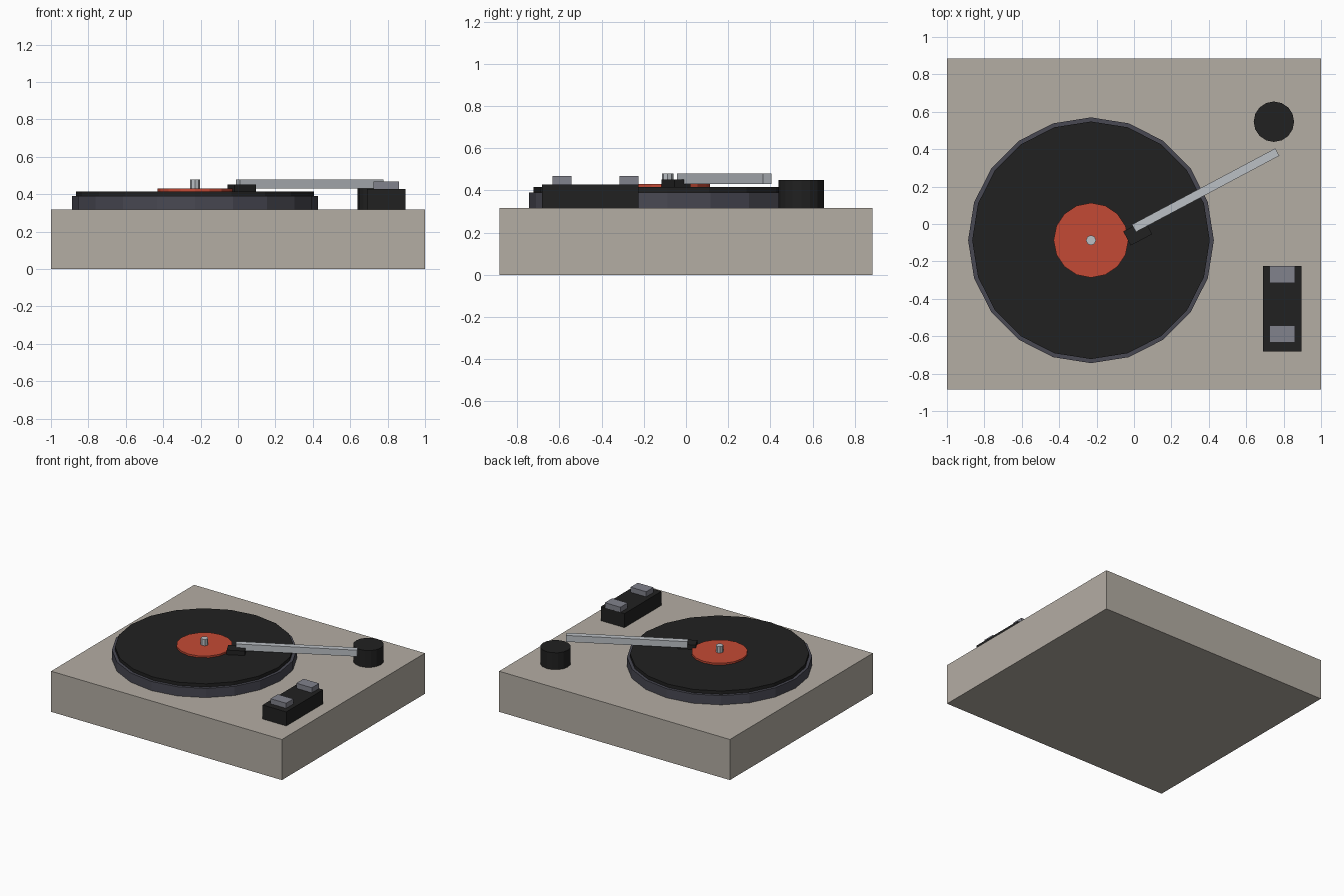
import bpy
import math

cube = bpy.data.objects.get("Cube")
if cube:
    bpy.data.objects.remove(cube, do_unlink=True)


def material(name, r, g, b):
    mat = bpy.data.materials.new(name)
    mat.use_nodes = True
    mat.diffuse_color = (r, g, b, 1)
    mat.node_tree.nodes["Principled BSDF"].inputs["Base Color"].default_value = (r, g, b, 1)
    return mat


stone = material("warm grey", 0.456, 0.418, 0.37)
black = material("soft black", 0.015, 0.015, 0.015)
slate = material("dark slate", 0.065, 0.065, 0.085)
red = material("label red", 0.55, 0.068, 0.035)
silver = material("silver", 0.5, 0.53, 0.56)
grey = material("button grey", 0.22, 0.223, 0.265)


def finish(name, mat):
    obj = bpy.context.object
    obj.name = name
    obj.data.name = name
    obj.data.materials.append(mat)
    return obj


def box(name, mat, center, size, bottom, top, angle=0):
    """Upright box given by its plan centre, plan size and height range."""
    bpy.ops.mesh.primitive_cube_add(size=1, location=(*center, (bottom + top) / 2),
                                    rotation=(0, 0, angle))
    obj = finish(name, mat)
    obj.scale = (*size, top - bottom)
    bpy.ops.object.transform_apply(location=False, rotation=False, scale=True)
    return obj


def disc(name, mat, center, radius, bottom, top, sides):
    """Upright prism given by its plan centre, radius and height range."""
    bpy.ops.mesh.primitive_cylinder_add(vertices=sides, radius=radius, depth=top - bottom,
                                        location=(*center, (bottom + top) / 2))
    return finish(name, mat)


# Plinth
DECK = 0.318
box("plinth", stone, (0, 0), (2, 1.77), 0, DECK)

# Platter, record, label and spindle share one axis
axis = (-0.23, -0.087)
disc("platter", slate, axis, 0.657, DECK, 0.39, 20)
disc("record", black, axis, 0.635, 0.39, 0.416, 20)
disc("label", red, axis, 0.2, 0.416, 0.43, 16)
disc("spindle", silver, axis, 0.027, 0.43, 0.48, 8)

# Tonearm with its pivot post and headshell
swing = math.radians(28)
disc("pivot_post", black, (0.748, 0.547), 0.108, DECK, 0.45, 16)
box("tonearm", silver, (0.383, 0.181), (0.868, 0.045), 0.43, 0.48, swing)
box("headshell", black, (0.02, -0.047), (0.13, 0.085), 0.412, 0.452, swing)

# Control block with two buttons
box("control_block", black, (0.793, -0.453), (0.205, 0.457), DECK, 0.428)
for name, y in (("front_button", -0.588), ("rear_button", -0.27)):
    box(name, grey, (0.793, y), (0.135, 0.09), 0.428, 0.468)
